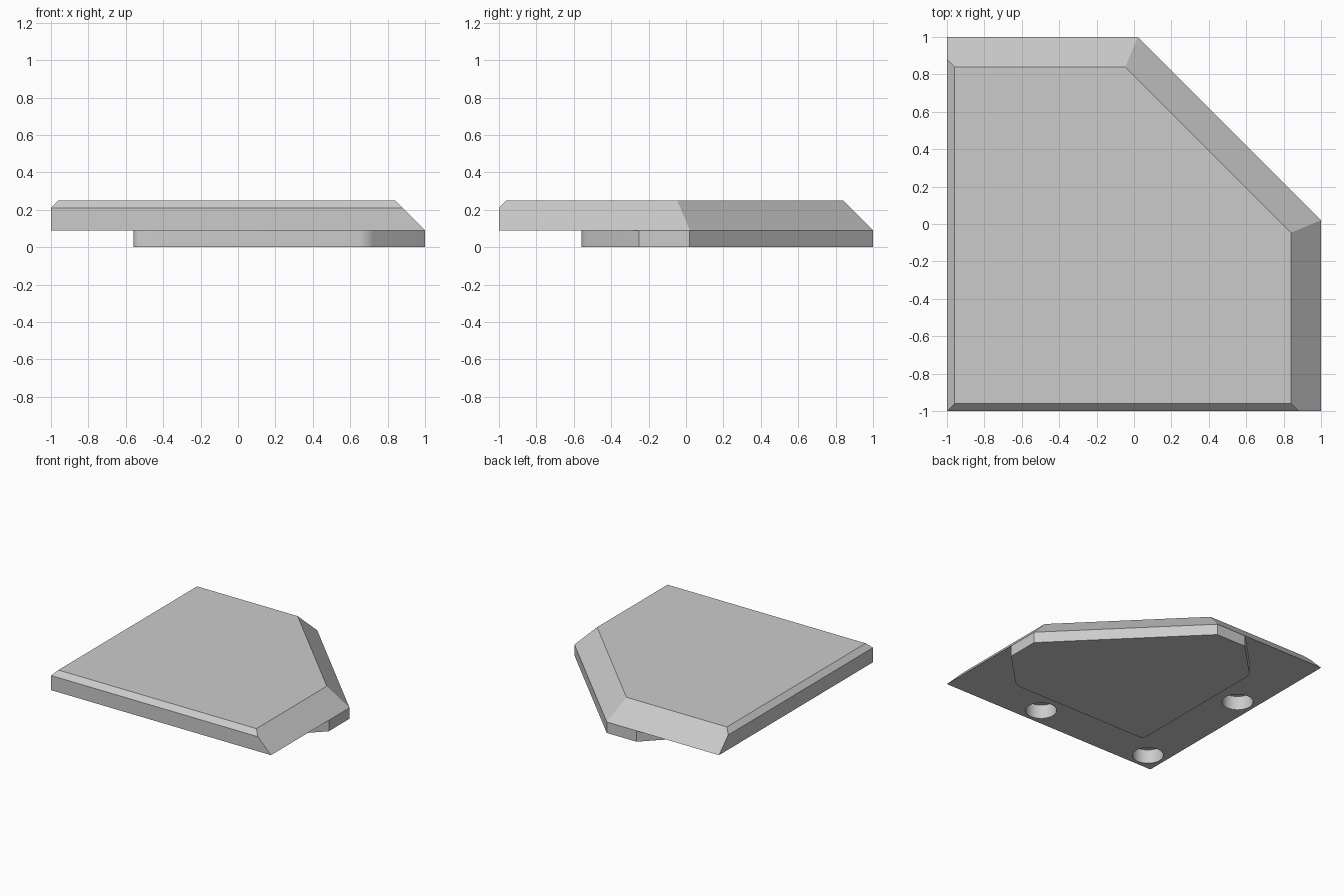
import bpy, bmesh, math
from mathutils import Vector

if "Cube" in bpy.data.objects:
    bpy.data.objects.remove(bpy.data.objects["Cube"], do_unlink=True)

BASE, TOP = 0.09, 0.25      # underside and top of the plate

grey = bpy.data.materials.new("light grey")
grey.use_nodes = True
colour = (0.6, 0.6, 0.6, 1)
grey.diffuse_color = colour
grey.node_tree.nodes["Principled BSDF"].inputs["Base Color"].default_value = colour


def add_object(name, bm):
    bmesh.ops.recalc_face_normals(bm, faces=bm.faces)
    mesh = bpy.data.meshes.new(name)
    bm.to_mesh(mesh)
    bm.free()
    mesh.materials.append(grey)
    obj = bpy.data.objects.new(name, mesh)
    bpy.context.collection.objects.link(obj)
    return obj


def prism(points, bottom, top):
    bm = bmesh.new()
    face = bm.faces.new([bm.verts.new((x, y, bottom)) for x, y in points])
    grown = bmesh.ops.extrude_face_region(bm, geom=[face])["geom"]
    verts = [v for v in grown if isinstance(v, bmesh.types.BMVert)]
    bmesh.ops.translate(bm, verts=verts, vec=(0, 0, top - bottom))
    return bm


def slice_off(bm, point, normal):
    geom = bm.verts[:] + bm.edges[:] + bm.faces[:]
    cut = bmesh.ops.bisect_plane(bm, geom=geom, plane_co=point,
                                 plane_no=normal, clear_outer=True)["geom_cut"]
    edges = [e for e in cut if isinstance(e, bmesh.types.BMEdge)]
    bmesh.ops.contextual_create(bm, geom=edges)


def smooth(obj):
    bpy.ops.object.select_all(action="DESELECT")
    obj.select_set(True)
    bpy.context.view_layer.objects.active = obj
    bpy.ops.object.shade_smooth_by_angle(angle=math.radians(30))


# Plate: wide slopes on three sides, narrow chamfers on the other two
bm = prism([(-1, -1), (1, -1), (1, 0.02), (0.02, 1), (-1, 1)], BASE, TOP)
for point, normal in [
    ((1, 0, BASE), (1, 0, 1)),
    ((0, 1, BASE), (0, 1, 1)),
    ((0.51, 0.51, BASE), (1, 1, math.sqrt(2))),
    ((-1, 0, 0.21), (-1, 0, 1)),
    ((0, -1, 0.21), (0, -1, 1)),
]:
    slice_off(bm, point, Vector(normal).normalized())
plate = add_object("plate", bm)

# Three blind round holes in the underside
bm = bmesh.new()
depth = 0.115
for x, y in [(-0.85, -0.85), (0.2, -0.85), (-0.85, 0.2)]:
    made = bmesh.ops.create_cone(bm, cap_ends=True, segments=48, radius1=0.117,
                                 radius2=0.117, depth=2 * depth)
    bmesh.ops.translate(bm, verts=made["verts"], vec=(x, y, BASE))
cutter = add_object("hole_cutter", bm)
holes = plate.modifiers.new("holes", "BOOLEAN")
holes.object = cutter
holes.operation = "DIFFERENCE"
holes.solver = "EXACT"
bpy.context.view_layer.objects.active = plate
bpy.ops.object.modifier_apply(modifier="holes")
bpy.data.objects.remove(cutter, do_unlink=True)
smooth(plate)

# Foot: flush with the diagonal side, inner corners rounded
bm = prism([(-0.56, -0.56), (0.69, -0.56), (1, -0.25), (1, 0.02),
            (0.02, 1), (-0.25, 1), (-0.56, 0.69)], 0, BASE)
corners = [e for e in bm.edges
           if abs(e.verts[0].co.z - e.verts[1].co.z) > 0.01
           and min(e.verts[0].co.x, e.verts[0].co.y) < -0.5]
bmesh.ops.bevel(bm, geom=corners, offset=0.04, segments=6, profile=0.5,
                affect="EDGES")
smooth(add_object("foot", bm))
